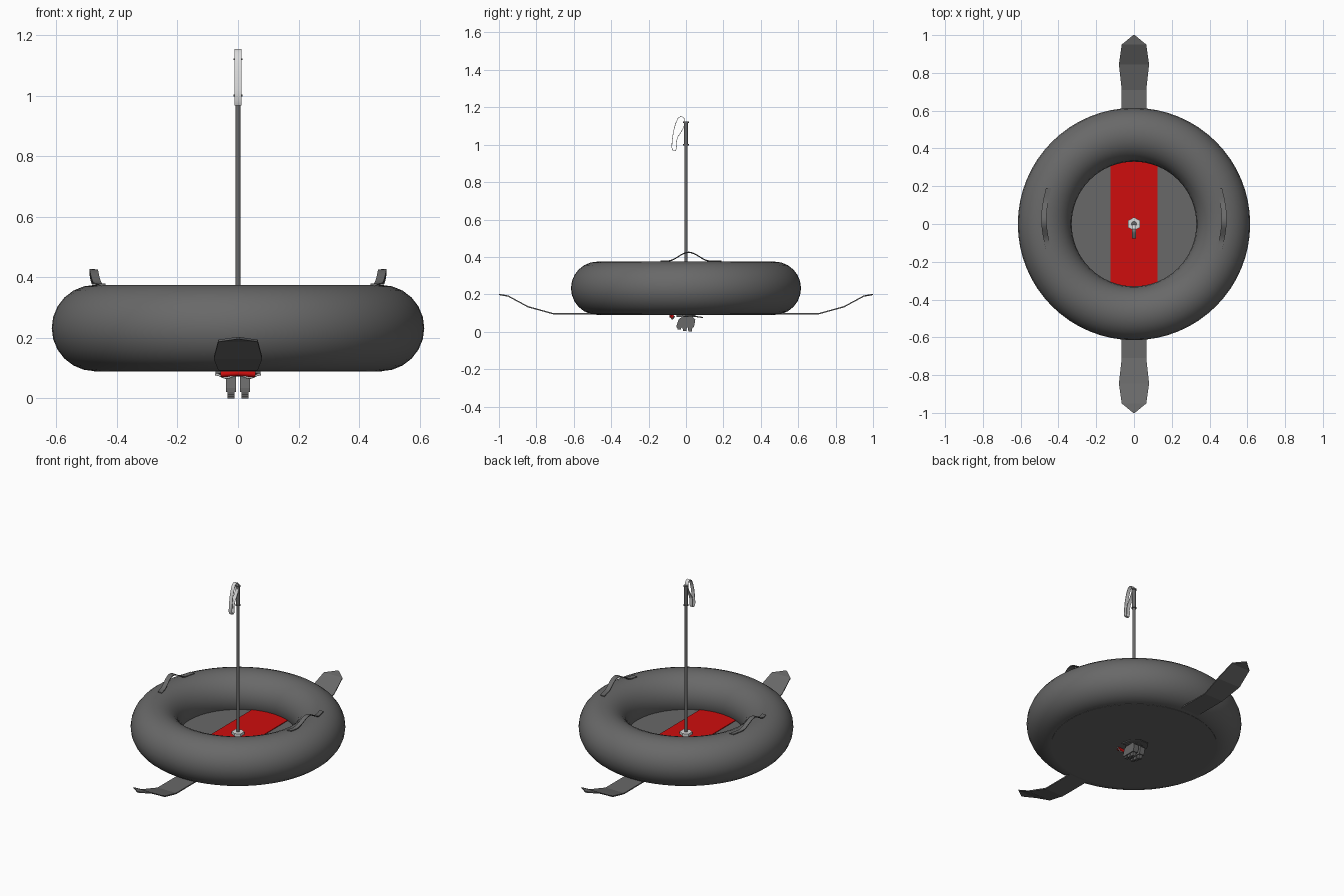
import bpy, bmesh, math
from mathutils import Vector

if "Cube" in bpy.data.objects:
    bpy.data.objects.remove(bpy.data.objects["Cube"])


def material(name, r, g, b):
    m = bpy.data.materials.new(name)
    m.diffuse_color = (r, g, b, 1)
    m.use_nodes = True
    m.node_tree.nodes["Principled BSDF"].inputs["Base Color"].default_value = m.diffuse_color
    return m


GREY = material("dark grey", 0.14, 0.14, 0.14)
RED = material("red", 0.62, 0.004, 0.004)
LIGHT = material("light grey", 0.7, 0.7, 0.7)


def finish(ob, name, mat, angle=None):
    ob.name = name
    ob.data.materials.append(mat)
    if angle:
        bpy.ops.object.select_all(action='DESELECT')
        ob.select_set(True)
        bpy.context.view_layer.objects.active = ob
        bpy.ops.object.shade_smooth_by_angle(angle=math.radians(angle))
    return ob


def mesh(name, verts, faces, mat, angle=None):
    me = bpy.data.meshes.new(name)
    me.from_pydata(verts, [], faces)
    bm = bmesh.new()
    bm.from_mesh(me)
    bmesh.ops.recalc_face_normals(bm, faces=bm.faces)
    bm.to_mesh(me)
    bm.free()
    ob = bpy.data.objects.new(name, me)
    bpy.context.collection.objects.link(ob)
    return finish(ob, name, mat, angle)


def cyl(name, r, z0, z1, mat, sides=16, loc=(0, 0)):
    bpy.ops.mesh.primitive_cylinder_add(vertices=sides, radius=r, depth=z1 - z0,
                                        location=(loc[0], loc[1], (z0 + z1) / 2))
    return finish(bpy.context.object, name, mat, 40)


def loft(name, sections, mat, closed=False, angle=None):
    """Box-section strip; each section is four corner points."""
    n = len(sections)
    verts = [p for s in sections for p in s]
    faces = []
    for i in range(n if closed else n - 1):
        a, b = 4 * i, 4 * ((i + 1) % n)
        faces += [(a + k, a + (k + 1) % 4, b + (k + 1) % 4, b + k) for k in range(4)]
    if not closed:
        faces += [(0, 1, 2, 3), tuple(4 * n - 4 + k for k in range(4))]
    return mesh(name, verts, faces, mat, angle)


def tube(name, pts, r, mat):
    cu = bpy.data.curves.new(name, 'CURVE')
    cu.dimensions = '3D'
    cu.bevel_depth = r
    cu.bevel_resolution = 2
    cu.use_fill_caps = True
    sp = cu.splines.new('POLY')
    sp.points.add(len(pts) - 1)
    for p, c in zip(sp.points, pts):
        p.co = (*c, 1)
    ob = bpy.data.objects.new(name, cu)
    bpy.context.collection.objects.link(ob)
    cu.materials.append(mat)
    ob.name = name


# inflated ring
bpy.ops.mesh.primitive_torus_add(major_radius=0.4725, minor_radius=0.1425, major_segments=64,
                                 minor_segments=24, location=(0, 0, 0.2325))
finish(bpy.context.object, "tube_ring", GREY, 60)

# seat floor and flat underside
cyl("seat_floor", 0.345, 0.165, 0.18, GREY, 64)
cyl("underside", 0.475, 0.089, 0.092, GREY, 64)

# red stripe across the floor, ends following the round floor
xs = [-0.125 + 0.25 * i / 8 for i in range(9)]
edge = [(x, math.sqrt(0.342 ** 2 - x * x)) for x in xs]
outline = edge + [(-x, -y) for x, y in edge]
n = len(outline)
mesh("floor_stripe", [(x, y, 0.18) for x, y in outline] + [(x, y, 0.184) for x, y in outline],
     [tuple(range(n)), tuple(range(n, 2 * n))] +
     [(i, (i + 1) % n, n + (i + 1) % n, n + i) for i in range(n)], RED)

# single ski with upturned tips: y, z, half width
half = [(0.45, 0.093, 0.065), (0.71, 0.093, 0.065), (0.845, 0.13, 0.08),
        (0.95, 0.187, 0.065), (1.0, 0.196, 0.004)]
prof = [(-y, z, w) for y, z, w in reversed(half)] + half
loft("ski", [((-w, y, z), (w, y, z), (w, y, z + 0.007), (-w, y, z + 0.007)) for y, z, w in prof], GREY)

# side grab handles, bowed upwards and outwards
for side, label in ((-1, "left"), (1, "right")):
    secs = []
    for i in range(25):
        t = i / 24
        y = -0.135 + 0.325 * t
        u = min(1, abs(y - 0.015) / 0.115)
        z = 0.375 + 0.047 * (0.5 + 0.5 * math.cos(math.pi * u))
        x = 0.452 + 0.025 * math.sin(math.pi * t)
        w = 0.014
        secs.append([(side * a, y, b) for a, b in ((x - w, z - 0.001), (x + w, z + 0.001),
                                                   (x + w, z + 0.006), (x - w, z + 0.004))])
    loft("handle_" + label, secs, GREY, angle=40)

# brake pole, grip, collars and base nut
cyl("pole", 0.009, 0.09, 1.12, GREY)
cyl("grip", 0.0115, 1.0, 1.12, GREY)
for z in (1.0, 1.12):
    cyl("grip_collar", 0.015, z - 0.003, z + 0.003, GREY)
cyl("base_nut", 0.036, 0.18, 0.2, LIGHT, 6)

# wrist strap: closed ribbon loop hanging in front of the grip
loop = [(-0.004, 1.12), (-0.012, 1.145), (-0.026, 1.152), (-0.042, 1.143), (-0.056, 1.112),
        (-0.067, 1.07), (-0.074, 1.02), (-0.076, 0.985), (-0.069, 0.968), (-0.056, 0.968),
        (-0.05, 0.985), (-0.053, 1.01), (-0.045, 1.04), (-0.028, 1.065), (-0.014, 1.09)]
secs = []
for i, (y, z) in enumerate(loop):
    a, b = loop[i - 1], loop[(i + 1) % len(loop)]
    d = Vector((b[0] - a[0], b[1] - a[1])).normalized() * 0.0015
    ny, nz = -d.y, d.x
    secs.append([(-0.011, y - ny, z - nz), (0.011, y - ny, z - nz),
                 (0.011, y + ny, z + nz), (-0.011, y + ny, z + nz)])
loft("wrist_strap", secs, LIGHT, closed=True, angle=50)

# brake below: mounting plate, paired claws and their teeth
cyl("brake_plate", 0.05, 0.078, 0.09, GREY, 24)
loft("brake_flange", [((-w, y, z), (w, y, z), (w, y, z + 0.006), (-w, y, z + 0.006))
                      for y, z, w in ((-0.02, 0.083, 0.075), (0.04, 0.08, 0.065),
                                      (0.09, 0.073, 0.03))], GREY)
for s in (-1, 1):
    loft("claw", [[(s * x, y, z) for x, y in ((0.006, y0), (0.04, y0), (0.04, y1), (0.006, y1))]
                  for z, y0, y1 in ((0.085, -0.015, 0.03), (0.065, -0.04, 0.05),
                                    (0.035, -0.05, 0.045), (0.022, -0.05, 0.04))], GREY)
    for k, y in enumerate((-0.036, -0.007, 0.022)):
        z = (0.012, 0.005, 0.0)[k]
        loft("claw_tooth", [[(s * x, y + b, h) for x, b in ((0.012, -r), (0.034, -r),
                                                            (0.034, r), (0.012, r))]
                            for h, r in ((0.03, 0.013), (z, 0.009))], GREY)

# red brake trim with a pale wavy edge
wave = [(0.075 * k / 12, 0.068 + 0.012 * (0.5 + 0.5 * math.cos(math.pi * k / 6)))
        for k in range(-12, 13)]
tube("brake_trim_edge", [(x, -0.082 + 0.6 * abs(x) ** 1.3, z) for x, z in wave], 0.0035, LIGHT)
tube("brake_trim", [(-0.056, -0.072, 0.08), (0, -0.08, 0.084), (0.056, -0.072, 0.08)], 0.01, RED)
